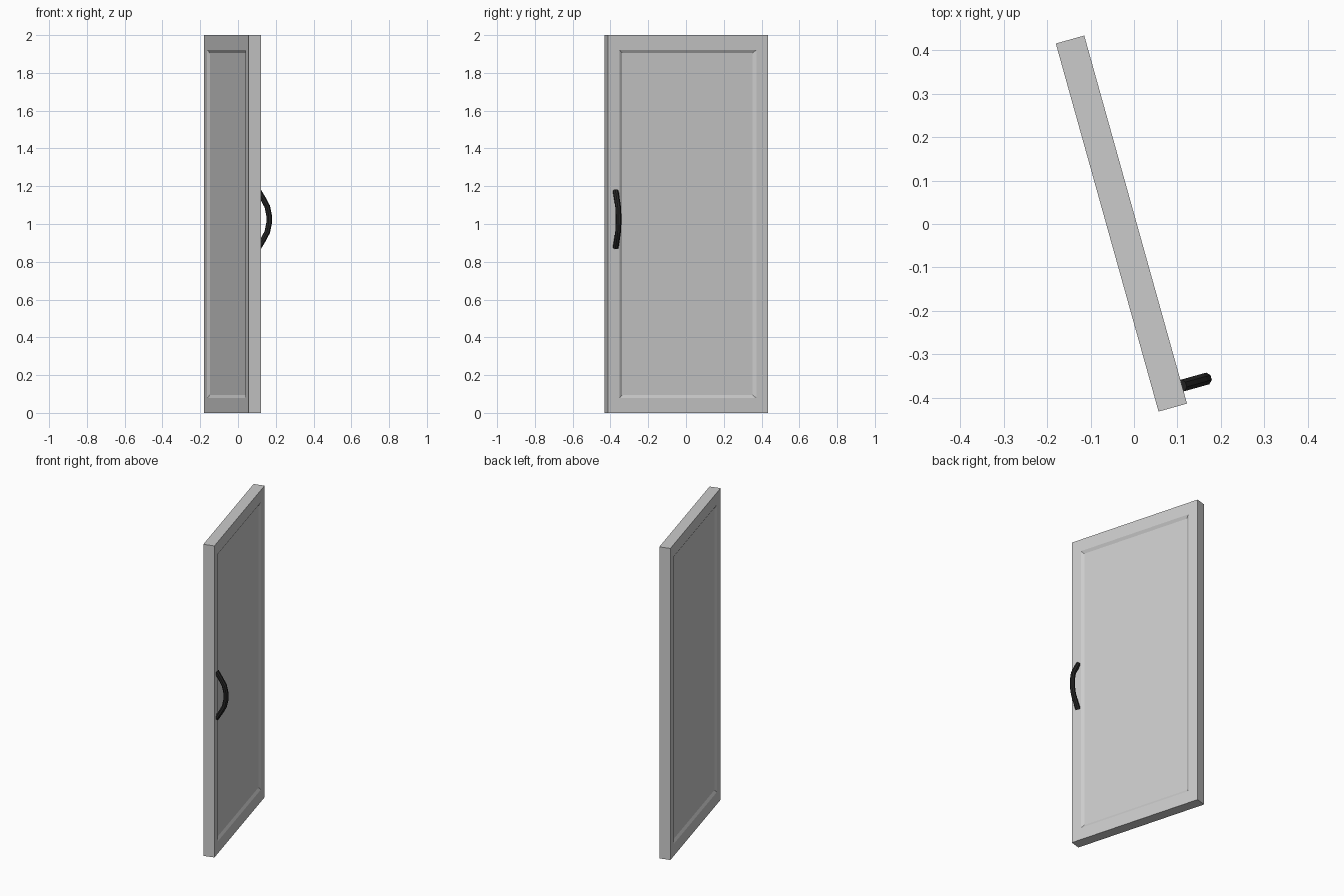
import bpy, bmesh, math
from mathutils import Vector, Matrix

if "Cube" in bpy.data.objects:
    bpy.data.objects.remove(bpy.data.objects["Cube"])

# Door is swung open: local x = width, local -y = handle face
PLACE = Matrix.Translation((-0.029, 0.001, 0)) @ Matrix.Rotation(math.radians(-74.4), 4, 'Z')
W, T, H = 0.44, 0.034, 2.0


def finish(name, bm, color=None):
    bmesh.ops.recalc_face_normals(bm, faces=bm.faces)
    me = bpy.data.meshes.new(name)
    bm.to_mesh(me)
    bm.free()
    ob = bpy.data.objects.new(name, me)
    bpy.context.collection.objects.link(ob)
    ob.matrix_world = PLACE
    if color:
        mat = bpy.data.materials.new(name + "_paint")
        mat.diffuse_color = color
        mat.use_nodes = True
        mat.node_tree.nodes["Principled BSDF"].inputs["Base Color"].default_value = mat.diffuse_color
        me.materials.append(mat)
    return ob


# Door slab with a bevelled recessed panel on both broad faces
bm = bmesh.new()
bmesh.ops.create_cube(bm, size=1, matrix=Matrix.Translation((0, 0, H / 2)) @ Matrix.Diagonal((2 * W, 2 * T, H, 1)))
bm.normal_update()
broad = [f for f in bm.faces if abs(f.normal.y) > 0.9]
for f in broad:
    bmesh.ops.inset_region(bm, faces=[f], thickness=0.09)
    for v in f.verts:
        v.co.z += 0.014 if v.co.z < 1 else -0.014
    bmesh.ops.inset_region(bm, faces=[f], thickness=0.025, depth=-0.01)
finish("door_panel", bm)

# Bowed pull handle: octagonal section swept along a faceted arc (out, z)
half = [(0.032, 0.150), (0.058, 0.108), (0.080, 0.068), (0.090, 0.022)]
path = half + [(n, -z) for n, z in reversed(half)]
pts = [Vector((0.397, n, 1.025 + z)) for n, z in path]
bm = bmesh.new()
rings = []
SIDES = 8
for i, p in enumerate(pts):
    t = (pts[min(i + 1, len(pts) - 1)] - pts[max(i - 1, 0)]).normalized()
    side = Vector((1, 0, 0))
    out = side.cross(t)
    ring = []
    for k in range(SIDES):
        a = 2 * math.pi * (k + 0.5) / SIDES
        ring.append(bm.verts.new(p + side * 0.015 * math.cos(a) + out * 0.015 * math.sin(a)))
    rings.append(ring)
for a, b in zip(rings, rings[1:]):
    for k in range(SIDES):
        j = (k + 1) % SIDES
        bm.faces.new((a[k], a[j], b[j], b[k]))
bm.faces.new(rings[0])
bm.faces.new(rings[-1])
finish("pull_handle", bm, (0.02, 0.02, 0.02, 1))
